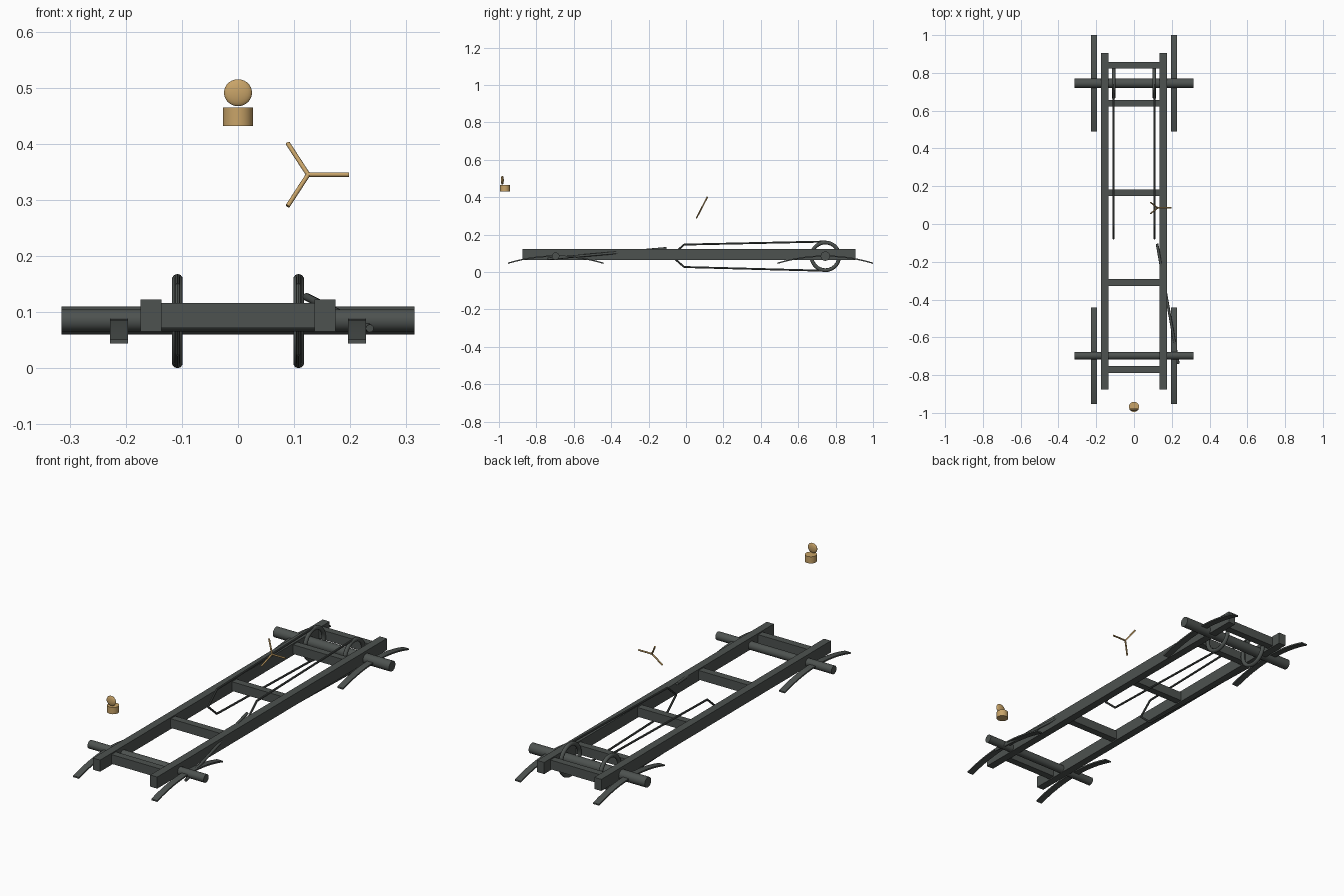
import bpy, bmesh, math
from mathutils import Vector, Matrix

cube = bpy.data.objects.get("Cube")
if cube:
    bpy.data.objects.remove(cube, do_unlink=True)


def material(name, color):
    m = bpy.data.materials.new(name)
    m.use_nodes = True
    m.diffuse_color = color
    m.node_tree.nodes["Principled BSDF"].inputs["Base Color"].default_value = color
    return m


iron = material("dark iron", (0.075, 0.085, 0.08, 1))
brass = material("brass", (0.58, 0.37, 0.14, 1))


def finish(name, bm, mat, smooth=False):
    bmesh.ops.recalc_face_normals(bm, faces=bm.faces)
    me = bpy.data.meshes.new(name)
    bm.to_mesh(me)
    bm.free()
    me.materials.append(mat)
    ob = bpy.data.objects.new(name, me)
    bpy.context.collection.objects.link(ob)
    if smooth:
        bpy.ops.object.select_all(action="DESELECT")
        ob.select_set(True)
        bpy.context.view_layer.objects.active = ob
        bpy.ops.object.shade_smooth_by_angle(angle=math.radians(40))
    return ob


def box(name, center, size, mat=iron):
    bm = bmesh.new()
    bmesh.ops.create_cube(bm, size=1)
    bmesh.ops.scale(bm, vec=size, verts=bm.verts)
    bmesh.ops.translate(bm, vec=center, verts=bm.verts)
    return finish(name, bm, mat)


def add_rod(bm, a, b, r, sides):
    a, b = Vector(a), Vector(b)
    d = b - a
    m = Matrix.Translation((a + b) / 2) @ d.to_track_quat("Z", "Y").to_matrix().to_4x4()
    bmesh.ops.create_cone(bm, cap_ends=True, segments=sides, radius1=r, radius2=r,
                          depth=d.length, matrix=m)


def rod(name, a, b, r, mat=iron, sides=24):
    bm = bmesh.new()
    add_rod(bm, a, b, r, sides)
    return finish(name, bm, mat, True)


def leaf_spring(name, x, y):
    # Arched strip, parabolic in side profile
    bm = bmesh.new()
    steps, half, width, thick = 12, 0.255, 0.032, 0.007
    rings = []
    for i in range(steps + 1):
        t = 2 * i / steps - 1
        z = 0.089 - 0.038 * t * t
        rings.append([bm.verts.new((x + sx * width / 2, y + t * half, z + dz))
                      for sx, dz in ((-1, 0), (1, 0), (1, -thick), (-1, -thick))])
    for p, q in zip(rings, rings[1:]):
        for k in range(4):
            bm.faces.new((p[k], p[k - 1], q[k - 1], q[k]))
    bm.faces.new(rings[0])
    bm.faces.new(rings[-1])
    return finish(name, bm, iron, True)


AXLE_Z, REAR_Y, FRONT_Y = 0.085, 0.745, -0.697

# Ladder frame
for side, s in (("left", 1), ("right", -1)):
    box(f"{side}_frame_rail", (s * 0.155, 0.015, 0.094), (0.038, 1.78, 0.057))
for i, y in enumerate((-0.77, -0.31, 0.165, 0.64, 0.84)):
    box(f"crossmember_{i + 1}", (0, y, 0.094), (0.274, 0.035, 0.045))

# Axles
rod("rear_axle", (-0.315, REAR_Y, AXLE_Z), (0.315, REAR_Y, AXLE_Z), 0.025)
rod("front_axle", (-0.315, FRONT_Y, AXLE_Z), (0.315, FRONT_Y, AXLE_Z), 0.02)

for side, s in (("left", 1), ("right", -1)):
    # Leaf springs
    leaf_spring(f"{side}_rear_spring", s * 0.212, REAR_Y)
    leaf_spring(f"{side}_front_spring", s * 0.212, FRONT_Y)

    # Drive ring around the rear axle
    x = s * 0.108
    bpy.ops.mesh.primitive_torus_add(location=(x, REAR_Y, 0.084), rotation=(0, math.pi / 2, 0),
                                     major_radius=0.074, minor_radius=0.01,
                                     major_segments=36, minor_segments=10)
    ring = bpy.context.object
    ring.name = f"{side}_drive_ring"
    ring.data.materials.append(iron)
    bpy.ops.object.shade_smooth_by_angle(angle=math.radians(40))

    # Drive chain runs meeting at a point in front
    path = [(0.74, 0.163), (-0.01, 0.147), (-0.078, 0.087), (-0.01, 0.027), (0.74, 0.007)]
    bm = bmesh.new()
    for (y1, z1), (y2, z2) in zip(path, path[1:]):
        add_rod(bm, (x, y1, z1), (x, y2, z2), 0.005, 8)
    finish(f"{side}_drive_chain", bm, iron, True)

# Steering drag link
rod("drag_link", (0.122, -0.105, 0.127), (0.235, -0.74, 0.071), 0.007, sides=12)

# Steering wheel spokes, tilted about the x axis
hub = Vector((0.125, 0.085, 0.345))
tilt = Vector((0, 0.46, 0.888))
bm = bmesh.new()
for k in range(3):
    a = k * math.tau / 3
    tip = hub + 0.073 * (Vector((math.cos(a), 0, 0)) + tilt * math.sin(a))
    add_rod(bm, hub, tip, 0.004, 10)
finish("steering_spokes", bm, brass, True)

# Filler cap: upright drum with a thin round disc above
rod("cap_drum", (0, -0.968, 0.432), (0, -0.968, 0.465), 0.027, brass)
bm = bmesh.new()
bmesh.ops.create_uvsphere(bm, u_segments=24, v_segments=14, radius=0.025)
bmesh.ops.scale(bm, vec=(1, 0.32, 0.96), verts=bm.verts)
bmesh.ops.translate(bm, vec=(0, -0.982, 0.491), verts=bm.verts)
finish("cap_disc", bm, brass, True)
